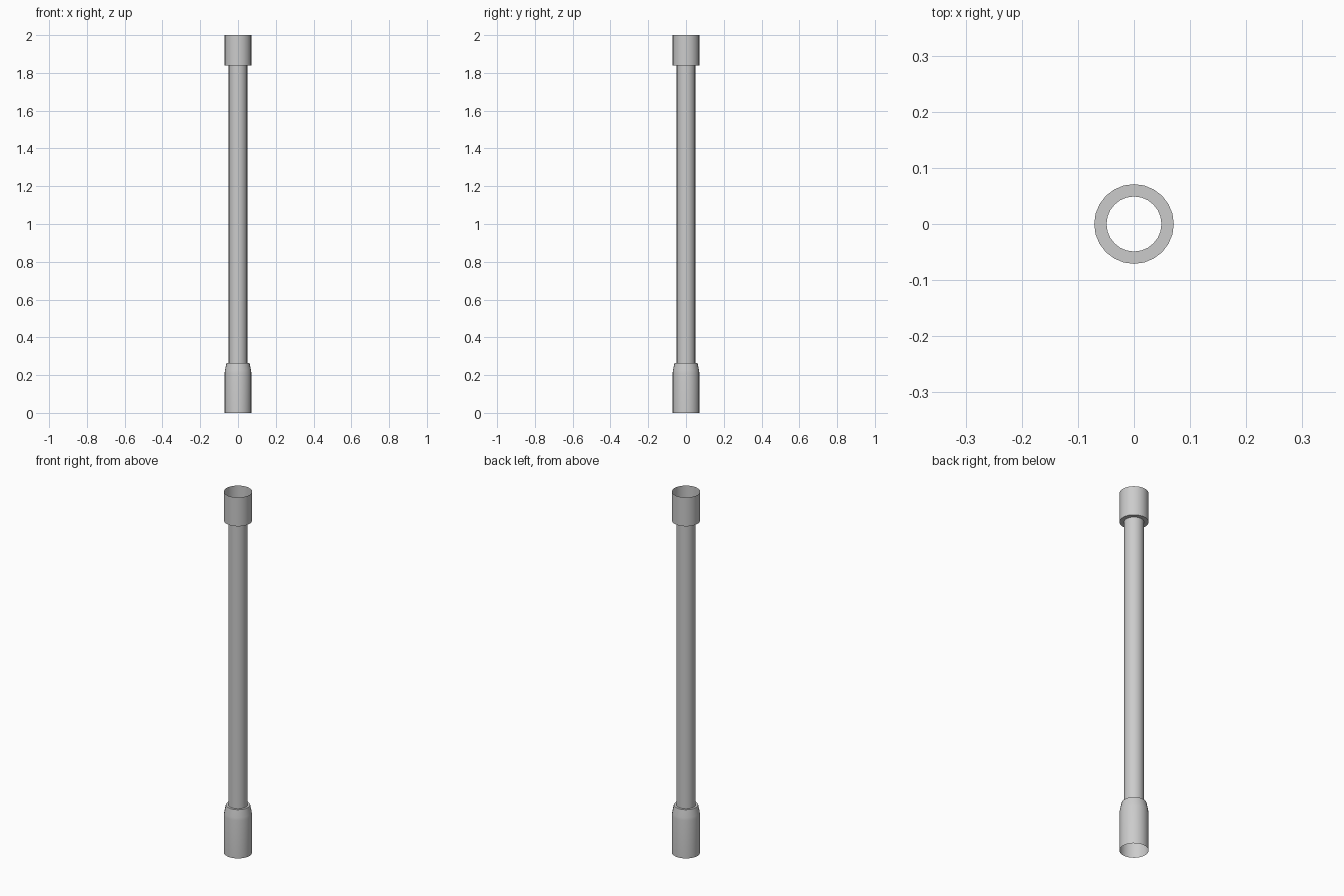
import bpy
import bmesh
from math import radians, tau

if "Cube" in bpy.data.objects:
    bpy.data.objects.remove(bpy.data.objects["Cube"])

SIDES = 24
PIPE_R = 0.049
SLEEVE_R = 0.071


def lathe(name, profile):
    """Spin an open (radius, z) profile into a thin-walled part."""
    bm = bmesh.new()
    verts = [bm.verts.new((r, 0, z)) for r, z in profile]
    edges = [bm.edges.new(pair) for pair in zip(verts, verts[1:])]
    bmesh.ops.spin(bm, geom=verts + edges, cent=(0, 0, 0), axis=(0, 0, 1),
                   angle=tau, steps=SIDES)
    bmesh.ops.remove_doubles(bm, verts=bm.verts, dist=1e-4)
    # Make the walls face outward
    bm.normal_update()
    if sum(f.normal.dot(f.calc_center_median() * 1) * f.calc_area()
           for f in bm.faces if abs(f.normal.z) < 0.5) < 0:
        bmesh.ops.reverse_faces(bm, faces=bm.faces)
    mesh = bpy.data.meshes.new(name)
    bm.to_mesh(mesh)
    bm.free()
    obj = bpy.data.objects.new(name, mesh)
    bpy.context.collection.objects.link(obj)
    bpy.ops.object.select_all(action='DESELECT')
    obj.select_set(True)
    bpy.context.view_layer.objects.active = obj
    bpy.ops.object.shade_smooth_by_angle(angle=radians(35))
    return obj


# Lower sleeve: open bottom, tapered shoulder, ledge in to the pipe
lathe("lower_sleeve", [(SLEEVE_R, 0), (SLEEVE_R, 0.21), (0.069, 0.225),
                       (0.061, 0.265), (PIPE_R, 0.265)])

# Long hollow pipe
lathe("pipe", [(PIPE_R, 0.265), (PIPE_R, 1.84)])

# Upper socket: ledge out from the pipe, open top
lathe("upper_socket", [(PIPE_R, 1.84), (SLEEVE_R, 1.84), (SLEEVE_R, 2.0)])
